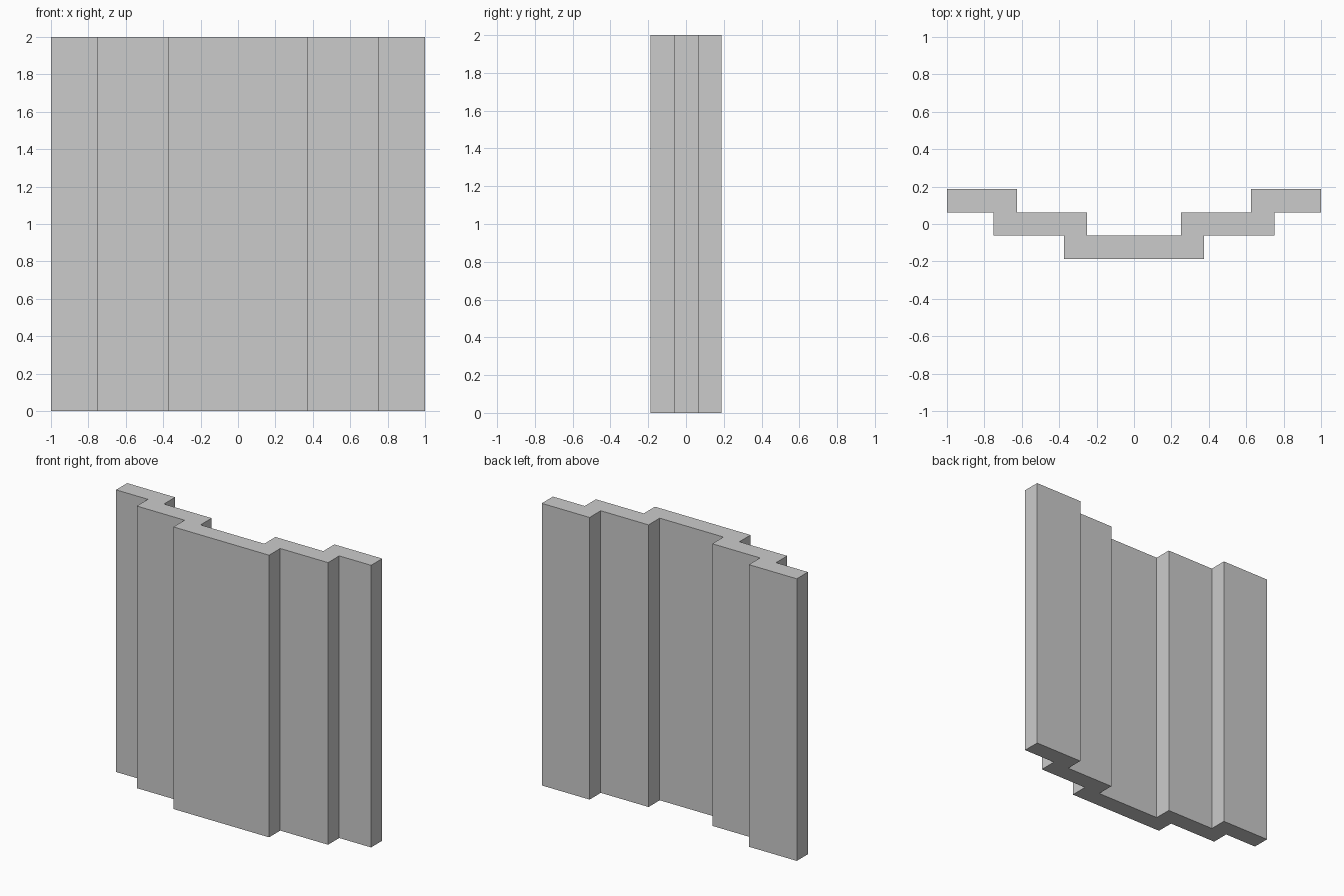
import bpy, bmesh

if "Cube" in bpy.data.objects:
    bpy.data.objects.remove(bpy.data.objects["Cube"])

HEIGHT = 2.0
STEP = 0.125  # wall thickness, also the depth of each step

# Right half of the stepped outline, front centre round to back centre
front = [(0.375, -1.5), (0.375, -0.5), (0.75, -0.5), (0.75, 0.5), (1.0, 0.5)]
back = [(1.0, 1.5), (0.625, 1.5), (0.625, 0.5), (0.25, 0.5), (0.25, -0.5)]
right = [(x, y * STEP) for x, y in front + back]

# Mirror to get the full counter-clockwise outline
outline = right + [(-x, y) for x, y in reversed(right)]

# Extrude the outline upwards into a solid panel
bm = bmesh.new()
base = bm.faces.new([bm.verts.new((x, y, 0)) for x, y in outline])
ext = bmesh.ops.extrude_face_region(bm, geom=[base], use_keep_orig=True)
top = [v for v in ext["geom"] if isinstance(v, bmesh.types.BMVert)]
bmesh.ops.translate(bm, verts=top, vec=(0, 0, HEIGHT))
bmesh.ops.recalc_face_normals(bm, faces=bm.faces)

mesh = bpy.data.meshes.new("stepped_panel")
bm.to_mesh(mesh)
bm.free()
panel = bpy.data.objects.new("stepped_panel", mesh)
bpy.context.collection.objects.link(panel)
